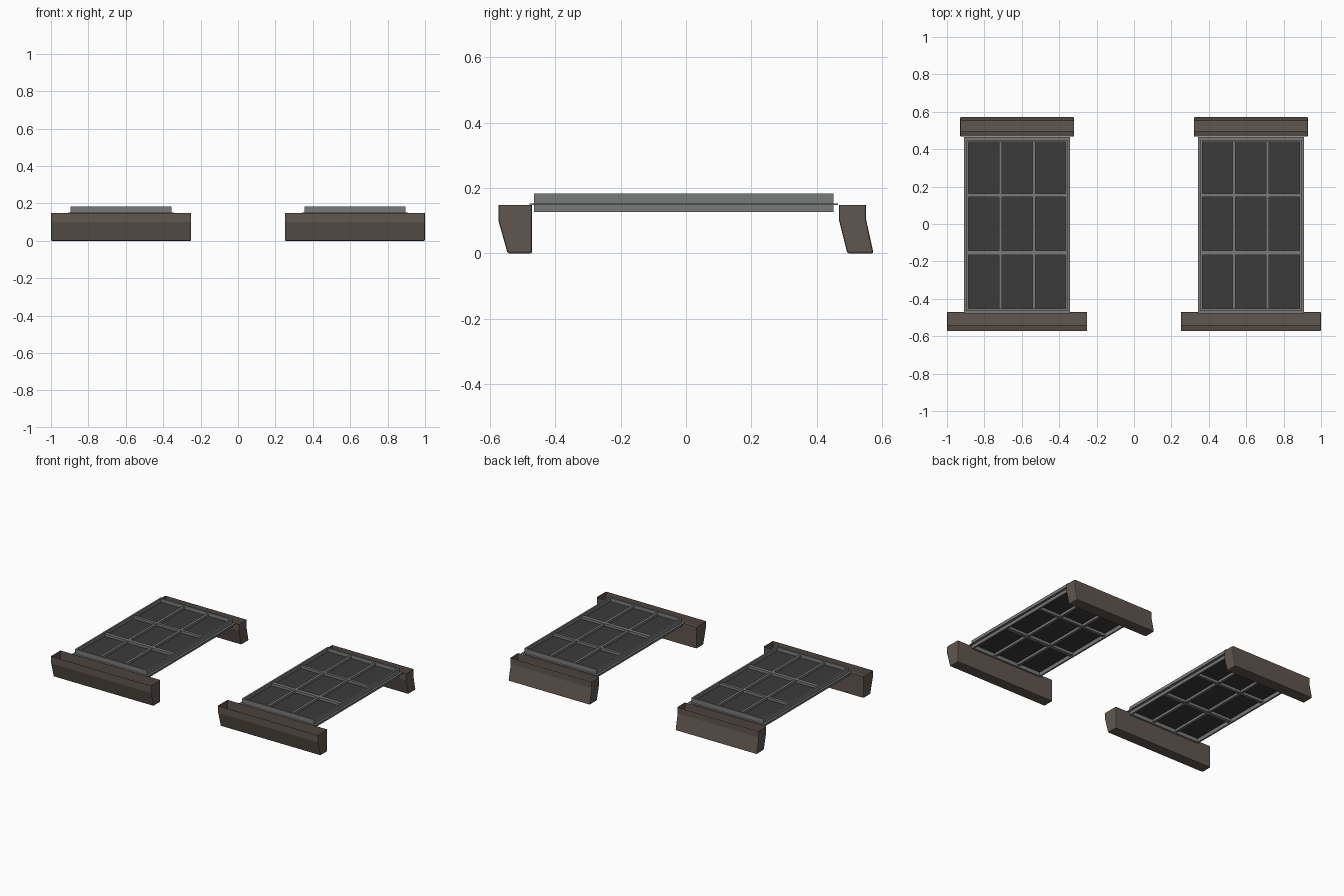
import bpy, bmesh

if "Cube" in bpy.data.objects:
    bpy.data.objects.remove(bpy.data.objects["Cube"])


def material(name, rgb):
    m = bpy.data.materials.new(name)
    m.diffuse_color = (*rgb, 1)
    m.use_nodes = True
    m.node_tree.nodes["Principled BSDF"].inputs["Base Color"].default_value = m.diffuse_color
    return m


STONE = material("brown_stone", (0.115, 0.092, 0.078))
FRAME = material("grey_frame", (0.19, 0.195, 0.195))
GLASS = material("dark_glass", (0.043, 0.043, 0.043))


def finish(name, bm, mat):
    me = bpy.data.meshes.new(name)
    bm.to_mesh(me)
    bm.free()
    me.materials.append(mat)
    ob = bpy.data.objects.new(name, me)
    bpy.context.collection.objects.link(ob)
    return ob


def trough(name, profile, x0, x1):
    """Extrude a (y, z) profile along x, open on the wall side (top)."""
    bm = bmesh.new()
    a = [bm.verts.new((x0, y, z)) for y, z in profile]
    b = [bm.verts.new((x1, y, z)) for y, z in profile]
    bm.faces.new(a)
    bm.faces.new(b[::-1])
    for i in range(len(profile) - 1):
        bm.faces.new((a[i], b[i], b[i + 1], a[i + 1]))
    # close the top temporarily to orient normals, then open it again
    lid = bm.faces.new((a[-1], b[-1], b[0], a[0]))
    bmesh.ops.recalc_face_normals(bm, faces=bm.faces[:])
    bmesh.ops.delete(bm, geom=[lid], context='FACES_ONLY')
    ob = finish(name, bm, STONE)
    bev = ob.modifiers.new("soft_edges", 'BEVEL')
    bev.width = 0.006
    bev.segments = 2
    bev.limit_method = 'ANGLE'
    bev.angle_limit = 0.7


def boxes(name, spans, mat):
    """One object made of boxes given by their x, y and z spans."""
    bm = bmesh.new()
    for x0, x1, y0, y1, z0, z1 in spans:
        vs = bmesh.ops.create_cube(bm, size=1)["verts"]
        for v in vs:
            v.co = ((x0 + x1) / 2 + v.co.x * (x1 - x0),
                    (y0 + y1) / 2 + v.co.y * (y1 - y0),
                    (z0 + z1) / 2 + v.co.z * (z1 - z0))
    finish(name, bm, mat)


def ring(x0, x1, y0, y1, w, z0, z1):
    return [(x0, x0 + w, y0, y1, z0, z1), (x1 - w, x1, y0, y1, z0, z1),
            (x0 + w, x1 - w, y0, y0 + w, z0, z1),
            (x0 + w, x1 - w, y1 - w, y1, z0, z1)]


SILL = [(-0.47, 0.148), (-0.47, 0), (-0.545, 0), (-0.573, 0.10), (-0.573, 0.148)]
LINTEL = [(0.467, 0.148), (0.467, 0.105), (0.493, 0), (0.573, 0),
          (0.55, 0.105), (0.55, 0.148)]

for side, cx in (("left", -0.625), ("right", 0.625)):
    # stone sill and lintel
    trough(side + "_sill", SILL, cx - 0.375, cx + 0.375)
    trough(side + "_lintel", LINTEL, cx - 0.305, cx + 0.305)

    # window frame: upright rim plus a thin flange round it
    x0, x1, y0, y1 = cx - 0.27, cx + 0.27, -0.464, 0.45
    boxes(side + "_frame", ring(x0, x1, y0, y1, 0.011, 0.127, 0.183), FRAME)
    boxes(side + "_flange",
          ring(x0 - 0.014, x1 + 0.014, y0 - 0.014, y1 + 0.014, 0.016, 0.148, 0.152), FRAME)

    # glazing bars: two upright, two across
    bars = [(cx + s * 0.09 - 0.008, cx + s * 0.09 + 0.008, y0 + 0.005, y1 - 0.005,
             0.136, 0.174) for s in (-1, 1)]
    bars += [(x0 + 0.005, x1 - 0.005, y - w, y + w, 0.135, 0.175)
             for y, w in ((0.153, 0.009), (-0.153, 0.012))]
    boxes(side + "_glazing_bars", bars, FRAME)

    # glass
    boxes(side + "_glass", [(x0 + 0.005, x1 - 0.005, y0 + 0.005, y1 - 0.005,
                             0.152, 0.158)], GLASS)
